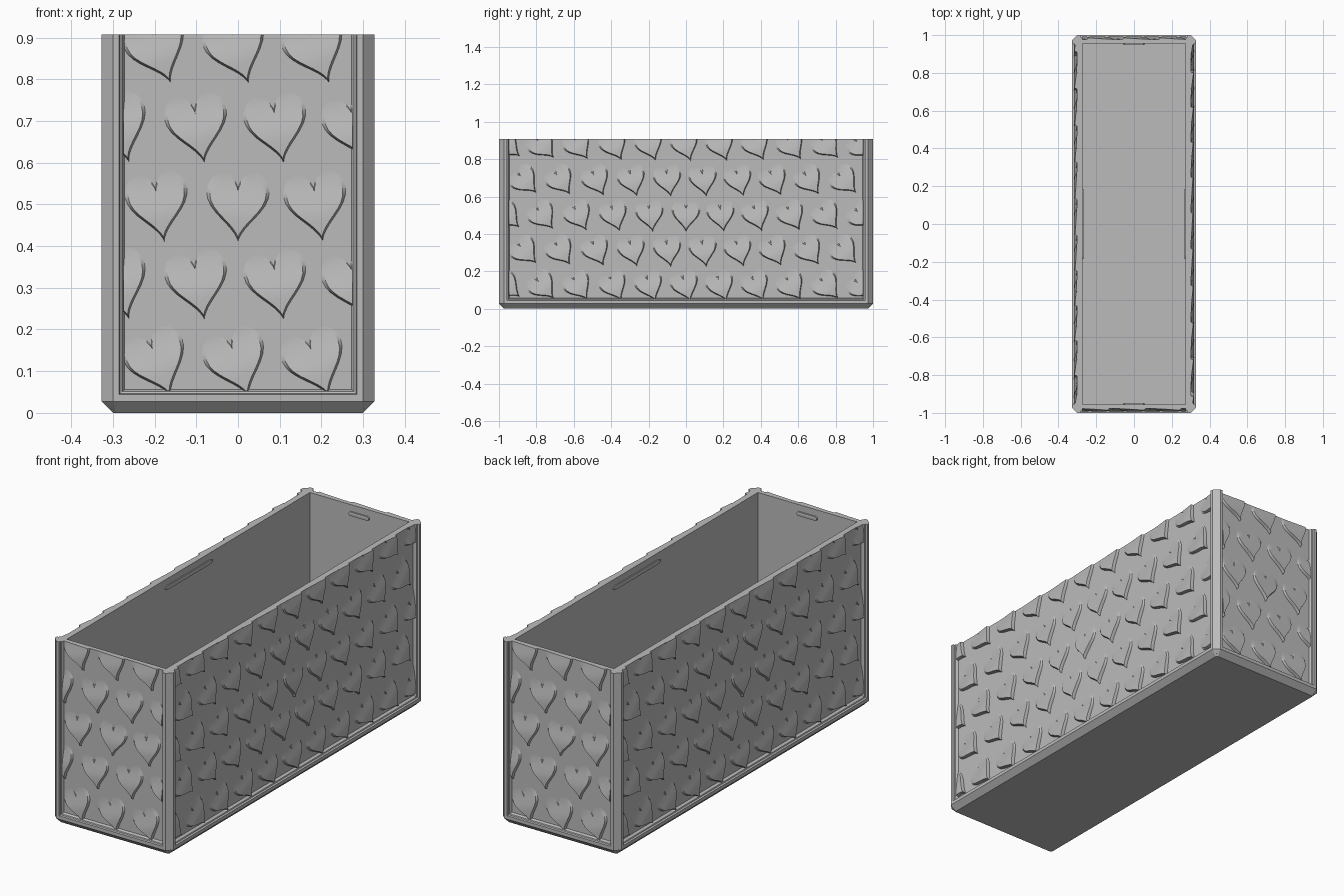
import bpy, bmesh
from math import sin, cos, pi, radians, hypot
from mathutils import Matrix, Vector

cube = bpy.data.objects.get("Cube")
if cube:
    bpy.data.objects.remove(cube)

HX, HY, TOP = 0.327, 1.0, 0.908      # outer half sizes and height
PX, PY = 0.303, 0.977                # recessed panel planes
IX, IY, FLOOR = 0.273, 0.955, 0.045  # inner cavity
CH = 0.027                           # outer chamfer

grey = bpy.data.materials.new("plain_grey")
grey.use_nodes = True
grey.diffuse_color = (0.5, 0.5, 0.5, 1)
grey.node_tree.nodes["Principled BSDF"].inputs["Base Color"].default_value = (0.5, 0.5, 0.5, 1)


def finish(bm, name):
    bmesh.ops.recalc_face_normals(bm, faces=bm.faces)
    mesh = bpy.data.meshes.new(name)
    bm.to_mesh(mesh)
    bm.free()
    mesh.materials.append(grey)
    obj = bpy.data.objects.new(name, mesh)
    bpy.context.collection.objects.link(obj)
    return obj


def loft(name, rings):
    """Join rings of equal length and cap both ends."""
    bm = bmesh.new()
    rows = [[bm.verts.new(p) for p in ring] for ring in rings]
    n = len(rows[0])
    for a, b in zip(rows, rows[1:]):
        for i in range(n):
            j = (i + 1) % n
            bm.faces.new((a[i], a[j], b[j], b[i]))
    bm.faces.new(rows[0])
    bm.faces.new(rows[-1])
    return finish(bm, name)


def rect(x, y, z):
    return [(-x, -y, z), (x, -y, z), (x, y, z), (-x, y, z)]


def octagon(x, y, c, z):
    return [(-x + c, -y, z), (x - c, -y, z), (x, -y + c, z), (x, y - c, z),
            (x - c, y, z), (-x + c, y, z), (-x, y - c, z), (-x, -y + c, z)]


# Hollow box walls and floor
loft("box_walls", [rect(PX, PY, 0.01), rect(PX, PY, TOP),
                   rect(IX, IY, TOP), rect(IX, IY, FLOOR)])

# Chamfered base with stepped rim
loft("base_rim", [octagon(HX - CH, HY - CH, 0.008, 0),
                  octagon(HX, HY, CH, CH), octagon(HX, HY, CH, 0.044),
                  octagon(HX - 0.009, HY - 0.009, CH, 0.046),
                  octagon(HX - 0.011, HY - 0.011, CH, 0.051),
                  octagon(PX - 0.002, PY - 0.002, 0.01, 0.057),
                  octagon(IX + 0.002, IY + 0.002, 0.004, 0.04)])

# Corner posts, each with a chamfered corner and stepped inner edges
half = [(0.0, CH), (0.0, 0.042), (0.009, 0.044), (0.011, 0.049), (0.025, 0.056)]
profile = ([(HX - d, HY - t) for d, t in half] + [(IX + 0.004, IY + 0.004)]
           + [(HX - t, HY - d) for d, t in reversed(half)])
for sx, side in ((1, "left"), (-1, "right")):
    for sy, end in ((1, "back"), (-1, "front")):
        loft(f"{end}_{side}_post",
             [[(sx * x, sy * y, z) for x, y in profile] for z in (CH, TOP)])


# Raised hearts: proud at the lower edges, fading into the wall at the lobes
def height(v):
    t = min(1, max(0, (0.082 - v) / 0.11))
    return 0.015 * t * t * (3 - 2 * t)


def add_heart(bm, cu, cv, angle, steps=40):
    turn = Matrix.Rotation(angle, 2)
    outline = []
    for i in range(steps):
        t = 2 * pi * i / steps
        u = 0.0047 * 16 * sin(t) ** 3
        v = 0.0057 * (13 * cos(t) - 5 * cos(2 * t) - 2 * cos(3 * t) - cos(4 * t)) + 0.017
        outline.append((u, v))

    def point(u, v, h):
        p = turn @ Vector((u, v))
        return bm.verts.new((cu + p.x, cv + p.y, h))

    rows = [[point(u, v, -0.004) for u, v in outline]]
    for s in (1.0, 0.9, 0.7, 0.45, 0.2):
        rows.append([point(u * s, v * s, 0 if s == 1 else height(v * s)) for u, v in outline])
    for a, b in zip(rows, rows[1:]):
        for i in range(steps):
            j = (i + 1) % steps
            bm.faces.new((a[i], a[j], b[j], b[i]))
    bm.faces.new(rows[0])
    bm.faces.new(rows[-1])


def heart_panel(name, half_width, plane, spin):
    """Staggered hearts that twist more the further they are from the middle."""
    bm = bmesh.new()
    pitch, mid = 0.19, 0.49
    count = int(half_width / pitch) + 1
    for row in range(-2, 3):
        offset = pitch / 2 if row % 2 else 0
        for col in range(-count - 1, count + 1):
            u = col * pitch + offset
            if abs(u) < half_width + 0.07:
                add_heart(bm, u, mid + row * 0.188, radians(50) * hypot(u, row * 0.188))
    # Trim to the frame opening
    for co, no in (((half_width, 0, 0), (1, 0, 0)), ((-half_width, 0, 0), (-1, 0, 0)),
                   ((0, TOP, 0), (0, 1, 0)), ((0, 0.052, 0), (0, -1, 0))):
        bmesh.ops.bisect_plane(bm, geom=bm.verts[:] + bm.edges[:] + bm.faces[:],
                               plane_co=co, plane_no=no, clear_outer=True)
        bmesh.ops.holes_fill(bm, edges=[e for e in bm.edges if e.is_boundary], sides=0)
    # Stand the panel up on its wall
    place = (Matrix.Rotation(spin, 4, 'Z') @ Matrix.Translation((0, -plane, 0))
             @ Matrix.Rotation(pi / 2, 4, 'X'))
    bmesh.ops.transform(bm, matrix=place, verts=bm.verts)
    obj = finish(bm, name)
    bpy.ops.object.select_all(action='DESELECT')
    obj.select_set(True)
    bpy.context.view_layer.objects.active = obj
    bpy.ops.object.shade_smooth_by_angle(angle=radians(25))


for name, width, plane, spin in (("front_hearts", HX - 0.053, PY, 0),
                                 ("left_hearts", HY - 0.053, PX, pi / 2),
                                 ("back_hearts", HX - 0.053, PY, pi),
                                 ("right_hearts", HY - 0.053, PX, -pi / 2)):
    heart_panel(name, width, plane, spin)

# Inner catch ridges below the opening
for s, a, b in ((1, "left", "back"), (-1, "right", "front")):
    for name, x, y, lx, ly in ((a, s * IX, 0, 0.006, 0.185), (b, 0, s * IY, 0.055, 0.008)):
        loft(f"{name}_inner_ridge",
             [[(x + px * k, y + py * k2, z) for px, py, _ in rect(lx, ly, 0)]
              for z, k, k2 in ((0.855, 0.9, 0.9), (0.861, 1, 1),
                               (0.869, 1, 1), (0.875, 0.9, 0.9))])
